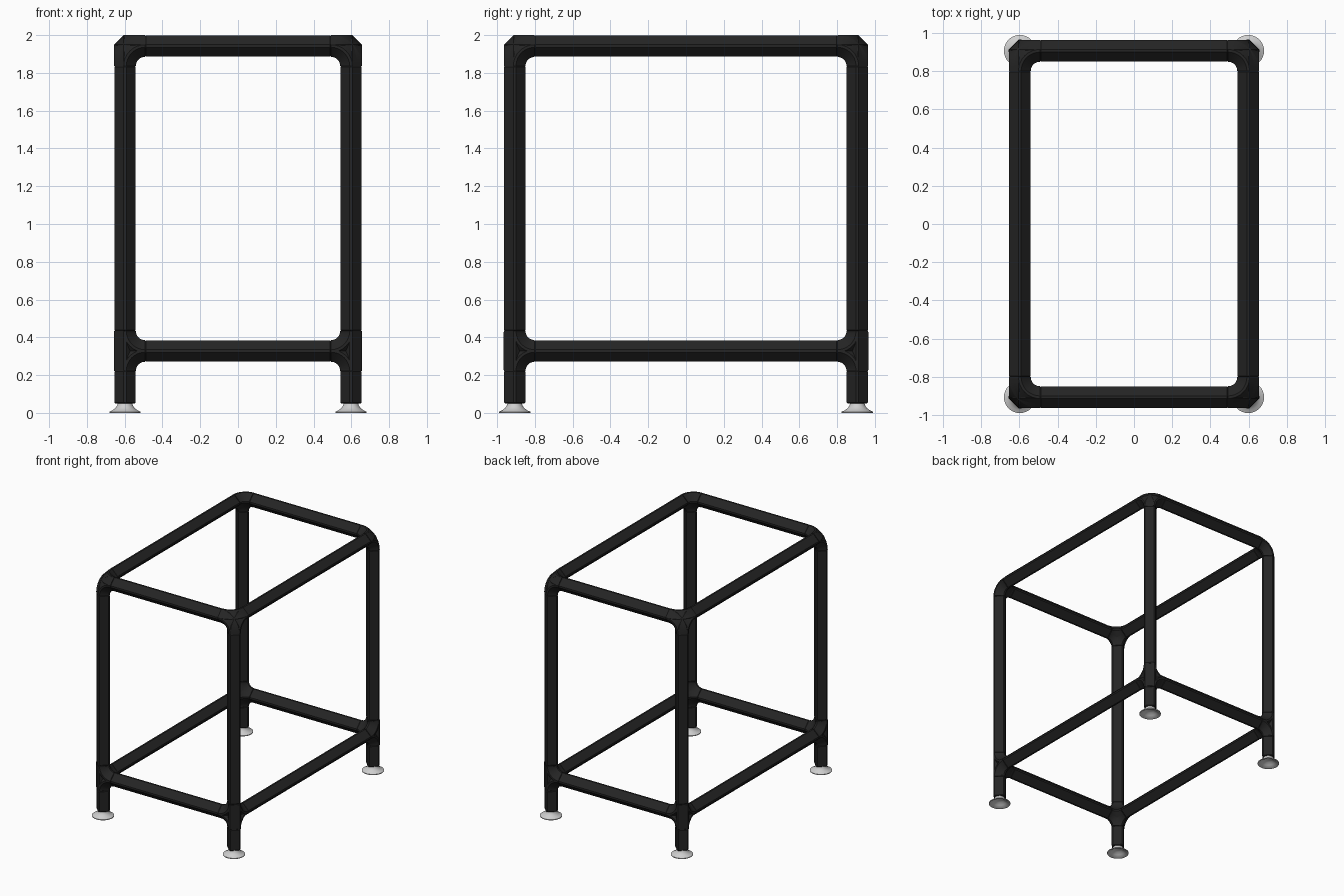
import bpy, bmesh, math
from mathutils import Vector

cube = bpy.data.objects.get("Cube")
if cube:
    bpy.data.objects.remove(cube)

# Main dimensions
LEG_X, LEG_Y = 0.598, 0.907
TOP_Z, RAIL_Z = 1.942, 0.328
R = 0.0575       # half width of the tubes
TIP = 0.007      # half width of the blunted tube edges
ARM = 0.105      # reach of each joint
FOOT_TOP = 0.05


def material(name, colour, rough):
    mat = bpy.data.materials.new(name)
    mat.use_nodes = True
    mat.diffuse_color = (*colour, 1)
    bsdf = mat.node_tree.nodes["Principled BSDF"]
    bsdf.inputs["Base Color"].default_value = (*colour, 1)
    bsdf.inputs["Roughness"].default_value = rough
    return mat


BLACK = material("matte black", (0.018, 0.018, 0.018), 0.6)
GREY = material("light grey", (0.62, 0.62, 0.62), 0.5)


def finish(name, bm, mat):
    bmesh.ops.recalc_face_normals(bm, faces=bm.faces)
    mesh = bpy.data.meshes.new(name)
    bm.to_mesh(mesh)
    bm.free()
    mesh.materials.append(mat)
    obj = bpy.data.objects.new(name, mesh)
    bpy.context.collection.objects.link(obj)
    bpy.ops.object.select_all(action='DESELECT')
    obj.select_set(True)
    bpy.context.view_layer.objects.active = obj
    bpy.ops.object.shade_smooth_by_angle(angle=math.radians(35))
    return obj


def section(r):
    """Diamond with blunted tips."""
    return [(r, -TIP), (r, TIP), (TIP, r), (-TIP, r),
            (-r, TIP), (-r, -TIP), (-TIP, -r), (TIP, -r)]


def loft(bm, frames):
    """Skin diamond sections; each frame is centre, two axes and half width."""
    rings = [[bm.verts.new(c + u * a + v * b) for a, b in section(r)]
             for c, u, v, r in frames]
    for lower, upper in zip(rings, rings[1:]):
        for i in range(len(lower)):
            j = (i + 1) % len(lower)
            bm.faces.new((lower[i], lower[j], upper[j], upper[i]))
    bm.faces.new(rings[0][::-1])
    bm.faces.new(rings[-1])


def straight(bm, start, end, r=R):
    """Tube with narrowed ends that leave a fine seam."""
    start, end = Vector(start), Vector(end)
    d = (end - start).normalized()
    u = Vector((0, 0, 1)) if abs(d.z) < 0.5 else Vector((1, 0, 0))
    v = d.cross(u)
    lip = d * 0.005
    loft(bm, [(start, u, v, r - 0.005), (start + lip, u, v, r),
              (end - lip, u, v, r), (end, u, v, r - 0.005)])


def elbow(bm, corner, a, b, steps=8):
    """Quarter bend joining direction a to direction b."""
    hub = corner + (a + b) * ARM
    v = a.cross(b)
    frames = []
    for i in range(steps + 1):
        t = math.pi / 2 * i / steps
        u = -b * math.cos(t) - a * math.sin(t)
        frames.append((hub + u * ARM, u, v, R))
    loft(bm, frames)


def tube(name, start, end):
    bm = bmesh.new()
    straight(bm, start, end, R - 0.001)
    finish(name, bm, BLACK)


def foot(name, x, y):
    """Flared foot, hollow underneath."""
    profile = [(0, 0.035), (0.03, 0.03), (0.05, 0.016), (0.075, 0), (0.083, 0),
               (0.083, 0.006), (0.066, 0.014), (0.05, 0.026), (0.041, 0.04),
               (0.038, FOOT_TOP + 0.003), (0, FOOT_TOP + 0.003)]
    bm = bmesh.new()
    verts = [bm.verts.new((x + r, y, z)) for r, z in profile]
    edges = [bm.edges.new(pair) for pair in zip(verts, verts[1:])]
    bmesh.ops.spin(bm, geom=verts + edges, cent=(x, y, 0), axis=(0, 0, 1),
                   angle=math.tau, steps=32)
    bmesh.ops.remove_doubles(bm, verts=bm.verts, dist=0.0001)
    finish(name, bm, GREY)


# Legs, joints and feet at the four corners
UP = Vector((0, 0, 1))
for side, sx in (("left", 1), ("right", -1)):
    for end, sy in (("front", -1), ("back", 1)):
        label = f"{end}_{side}"
        x, y = sx * LEG_X, sy * LEG_Y
        in_x, in_y = Vector((-sx, 0, 0)), Vector((0, -sy, 0))

        tube(label + "_leg", (x, y, RAIL_Z + ARM), (x, y, TOP_Z - ARM))
        tube(label + "_lower_leg", (x, y, FOOT_TOP), (x, y, RAIL_Z - ARM))
        foot(label + "_foot", x, y)

        # Three-way top corner
        bm = bmesh.new()
        top = Vector((x, y, TOP_Z))
        for a, b in ((in_x, -UP), (in_y, -UP), (in_x, in_y)):
            elbow(bm, top, a, b)
        finish(label + "_top_corner", bm, BLACK)

        # Lower joint wrapped around the leg
        bm = bmesh.new()
        low = Vector((x, y, RAIL_Z))
        straight(bm, low - UP * ARM, low + UP * ARM, R + 0.001)
        elbow(bm, low, in_x, in_y)
        for rail in (in_x, in_y):
            for way in (UP, -UP):
                elbow(bm, low, rail, way)
        finish(label + "_rail_joint", bm, BLACK)

# Upper and lower rails
for level, z in (("upper", TOP_Z), ("lower", RAIL_Z)):
    for s, across, along in ((-1, "front", "right"), (1, "back", "left")):
        ex, ey = LEG_X - ARM, LEG_Y - ARM
        tube(f"{across}_{level}_rail", (-ex, s * LEG_Y, z), (ex, s * LEG_Y, z))
        tube(f"{along}_{level}_rail", (s * LEG_X, -ey, z), (s * LEG_X, ey, z))
